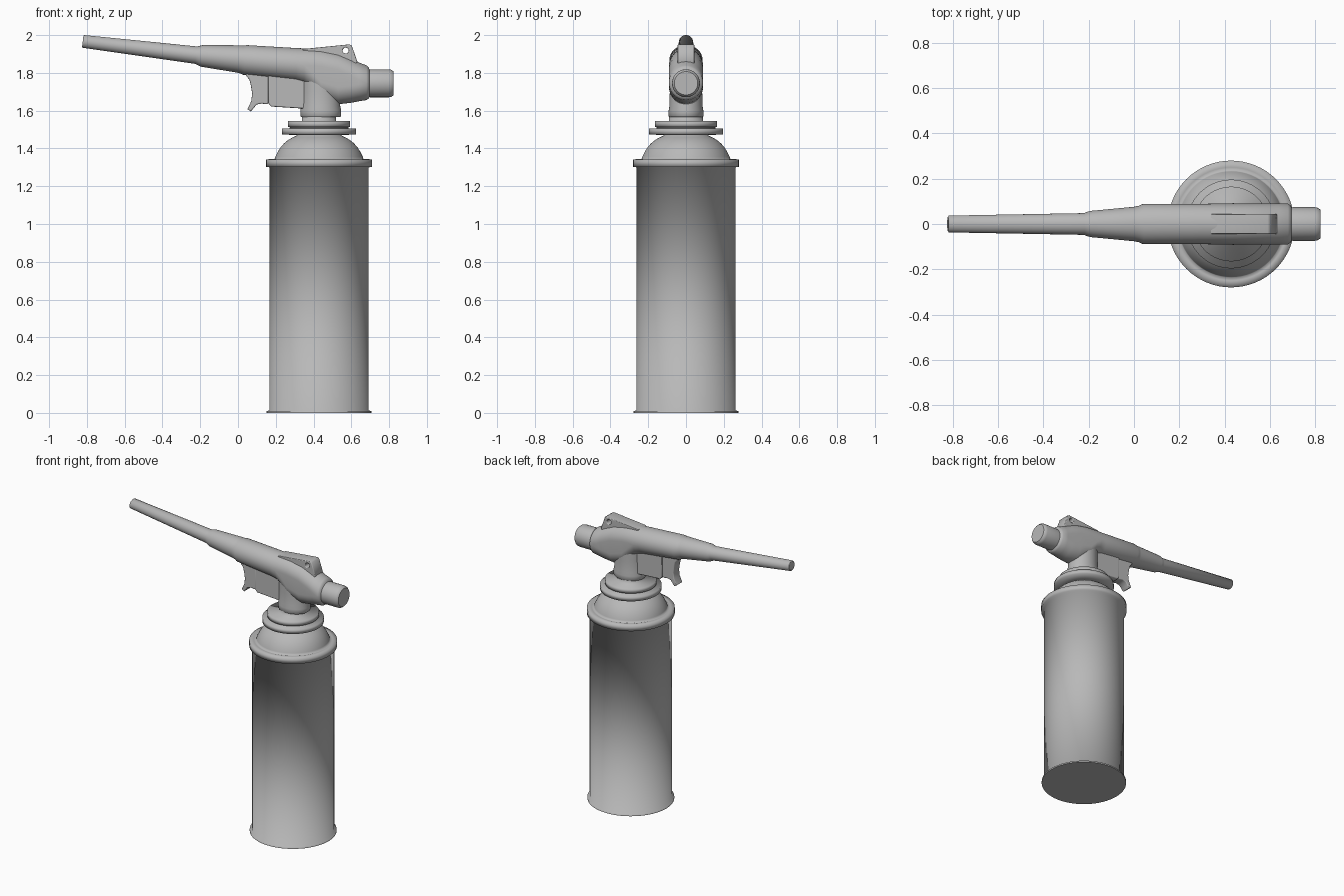
import bpy, bmesh, math
from mathutils import Matrix

if "Cube" in bpy.data.objects:
    bpy.data.objects.remove(bpy.data.objects["Cube"])

CAN_X = 0.429

# Mid-grey metal shared by every part
GREY = bpy.data.materials.new("mid_grey")
GREY.diffuse_color = (0.48, 0.48, 0.48, 1)
GREY.use_nodes = True
GREY.node_tree.nodes["Principled BSDF"].inputs["Base Color"].default_value = GREY.diffuse_color


def smooth(ob, angle):
    bpy.ops.object.select_all(action='DESELECT')
    ob.select_set(True)
    bpy.context.view_layer.objects.active = ob
    bpy.ops.object.shade_smooth_by_angle(angle=math.radians(angle))
    ob.data.materials.clear()
    ob.data.materials.append(GREY)


def finish(name, bm, angle):
    bmesh.ops.remove_doubles(bm, verts=bm.verts, dist=1e-5)
    bmesh.ops.recalc_face_normals(bm, faces=bm.faces)
    me = bpy.data.meshes.new(name)
    bm.to_mesh(me)
    bm.free()
    ob = bpy.data.objects.new(name, me)
    bpy.context.collection.objects.link(ob)
    smooth(ob, angle)
    for f in me.polygons:        # end caps stay flat
        if len(f.vertices) > 4:
            f.use_smooth = False
    return ob


def skin(bm, rings):
    """Bridge successive closed rings and cap both ends."""
    loops = [[bm.verts.new(p) for p in ring] for ring in rings]
    n = len(loops[0])
    for a, b in zip(loops, loops[1:]):
        for i in range(n):
            j = (i + 1) % n
            bm.faces.new((a[i], a[j], b[j], b[i]))
    bm.faces.new(loops[0])
    bm.faces.new(loops[-1])


def lathe(name, profile, matrix, n=64):
    """Revolve (radius, height) pairs about local z."""
    bm = bmesh.new()
    skin(bm, [[(r * math.cos(math.tau * i / n), r * math.sin(math.tau * i / n), z)
               for i in range(n)] for r, z in profile])
    bm.transform(matrix)
    return finish(name, bm, 180)


def plate(name, outlines, half, bevel=0.006):
    """Extrude x-z outlines (later ones are holes) symmetrically along y."""
    cu = bpy.data.curves.new(name, 'CURVE')
    cu.dimensions = '2D'
    cu.fill_mode = 'BOTH'
    cu.extrude = half - bevel
    cu.bevel_depth = bevel
    cu.offset = -bevel
    cu.bevel_resolution = 2
    for pts in outlines:
        sp = cu.splines.new('POLY')
        sp.points.add(len(pts) - 1)
        for p, (x, z) in zip(sp.points, pts):
            p.co = (x, z, 0, 1)
        sp.use_cyclic_u = True
    ob = bpy.data.objects.new(name, cu)
    bpy.context.collection.objects.link(ob)
    ob.rotation_euler.x = math.pi / 2
    bpy.ops.object.select_all(action='DESELECT')
    ob.select_set(True)
    bpy.context.view_layer.objects.active = ob
    bpy.ops.object.convert(target='MESH')
    smooth(bpy.context.view_layer.objects.active, 50)


can_axis = Matrix.Translation((CAN_X, 0, 0))

# Gas can with base flange, top seam and dome (softly shaded throughout)
lathe("gas_can", [
    (0.277, 0), (0.277, 0.01), (0.262, 0.013), (0.262, 1.3),
    (0.28, 1.302), (0.28, 1.342), (0.25, 1.344),
    (0.236, 1.34), (0.232, 1.355), (0.217, 1.385), (0.203, 1.407), (0.185, 1.427),
    (0.162, 1.446), (0.14, 1.458), (0.12, 1.468), (0.105, 1.48)], can_axis)

# Stepped valve collar
lathe("valve_collar", [
    (0.12, 1.472), (0.196, 1.473), (0.196, 1.505), (0.155, 1.507), (0.155, 1.512),
    (0.165, 1.514), (0.165, 1.545), (0.09, 1.546), (0.09, 1.58)], can_axis)

# Oval neck between collar and torch body
lathe("neck", [
    (0.103, 1.566), (0.108, 1.571), (0.108, 1.6), (0.103, 1.625), (0.101, 1.7),
    (0.101, 1.8)],
    Matrix.Translation((0.438, 0, 0)) @ Matrix.Diagonal((1, 0.85, 1, 1)))

# Torch barrel and body: (x, top, bottom, half width, tilt)
sections = [
    (-0.822, 1.994, 1.939, 0.031, 0.12), (-0.818, 2.0, 1.933, 0.037, 0.12),
    (-0.222, 1.94, 1.848, 0.048, 0.12), (-0.205, 1.944, 1.84, 0.054, 0.12),
    (-0.19, 1.948, 1.833, 0.058, 0.12), (0.0, 1.946, 1.802, 0.076, 0.1),
    (0.02, 1.944, 1.797, 0.08, 0.1), (0.038, 1.947, 1.789, 0.088, 0.1),
    (0.31, 1.931, 1.757, 0.089, 0.05), (0.35, 1.93, 1.745, 0.09, 0),
    (0.39, 1.928, 1.712, 0.09, 0), (0.44, 1.924, 1.66, 0.09, 0),
    (0.53, 1.906, 1.634, 0.09, 0), (0.6, 1.876, 1.642, 0.09, 0),
    (0.64, 1.855, 1.65, 0.09, 0), (0.68, 1.84, 1.656, 0.09, 0),
    (0.692, 1.83, 1.664, 0.082, 0), (0.697, 1.815, 1.675, 0.07, 0)]
rings = []
for x, top, bot, w, tilt in sections:
    mid, h = (top + bot) / 2, (top - bot) / 2
    r = min(w, h)
    ring = []
    for side in (0, 1):
        for i in range(21):
            a = math.pi * (side + i / 20)
            z = r * math.sin(a) + (h - r) * (1 - 2 * side)
            ring.append((x + tilt * z, w * math.cos(a), mid + z))
    rings.append(ring)
bm = bmesh.new()
skin(bm, rings)
finish("torch_body", bm, 60)

# Rear gas control knob
lathe("control_knob", [
    (0.07, 0.66), (0.074, 0.70), (0.074, 0.8), (0.071, 0.814), (0.062, 0.824)],
    Matrix.Translation((0, 0, 1.745)) @ Matrix.Rotation(math.pi / 2, 4, 'Y'), 48)

# Top fin with hanging hole
hole = [(0.57 + 0.016 * math.cos(math.tau * i / 20),
         1.918 + 0.016 * math.sin(math.tau * i / 20)) for i in range(20)]
plate("hanging_fin", [[(0.34, 1.926), (0.59, 1.951), (0.602, 1.945), (0.632, 1.86),
                       (0.62, 1.84), (0.36, 1.86)], hole], 0.044, 0.005)

# Trigger housing and curved trigger
plate("trigger_housing", [[(0.16, 1.8), (0.36, 1.8), (0.36, 1.61), (0.175, 1.622),
                           (0.16, 1.64)]], 0.042)
plate("trigger", [[(0.035, 1.81), (0.045, 1.782), (0.06, 1.765), (0.068, 1.735),
                   (0.075, 1.69), (0.07, 1.65), (0.05, 1.608), (0.068, 1.596),
                   (0.082, 1.612), (0.098, 1.632), (0.125, 1.638), (0.15, 1.634),
                   (0.172, 1.645), (0.172, 1.81)]], 0.034)
